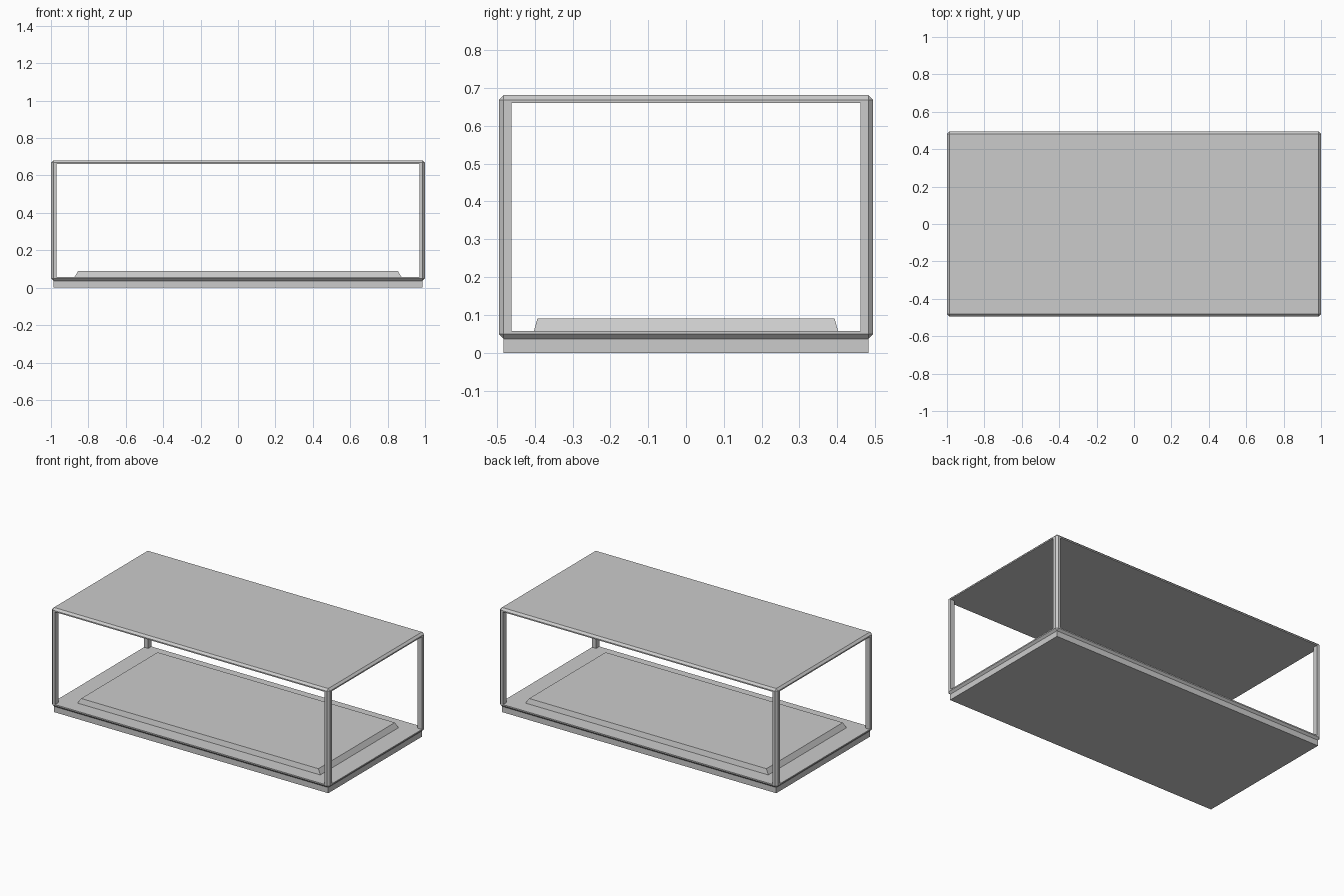
import bpy, bmesh

if "Cube" in bpy.data.objects:
    bpy.data.objects.remove(bpy.data.objects["Cube"])


def box(name, hx, hy, z0, z1, bevel=0.0, inset=(0, 0)):
    """Box with optional chamfer on all edges and optional narrower top."""
    bm = bmesh.new()
    bmesh.ops.create_cube(bm, size=2)
    for v in bm.verts:
        top = v.co.z > 0
        v.co.x *= hx - (inset[0] if top else 0)
        v.co.y *= hy - (inset[1] if top else 0)
        v.co.z = z1 if top else z0
    if bevel:
        bmesh.ops.bevel(bm, geom=bm.edges[:], offset=bevel, segments=1,
                        affect='EDGES', profile=0.5)
    mesh = bpy.data.meshes.new(name)
    bm.to_mesh(mesh)
    bm.free()
    ob = bpy.data.objects.new(name, mesh)
    bpy.context.collection.objects.link(ob)
    return ob


FLOOR, CEILING = 0.058, 0.66

# Chamfered case: floor, roof and four corner posts, open on all four sides
case = box("case_frame", 1.0, 0.495, 0.037, 0.681, bevel=0.013)
cutters = [box("side_opening_cutter", 1.5, 0.462, FLOOR, CEILING),
           box("front_opening_cutter", 0.97, 1.0, FLOOR, CEILING)]
bpy.context.view_layer.objects.active = case
for c in cutters:
    c.hide_render = True
    m = case.modifiers.new(c.name, 'BOOLEAN')
    m.operation = 'DIFFERENCE'
    m.solver = 'EXACT'
    m.object = c
    bpy.ops.object.modifier_apply(modifier=m.name)
for c in cutters:
    bpy.data.objects.remove(c)

# Plinth below the case
box("plinth", 0.987, 0.482, 0.0, 0.042)

# Raised display platform with sloping sides
box("display_platform", 0.876, 0.403, 0.054, 0.09, inset=(0.022, 0.01))
